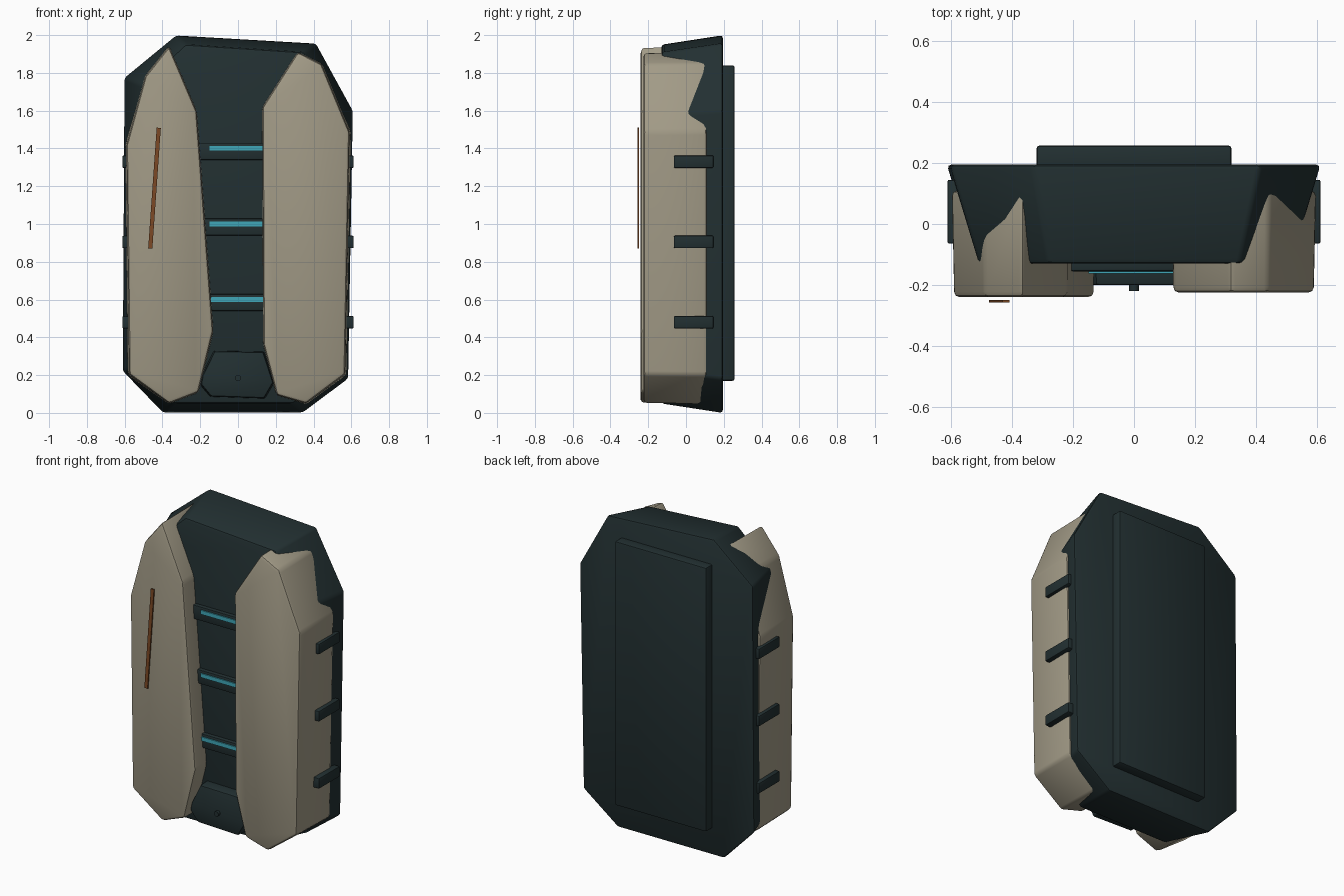
import bpy, bmesh, math
from mathutils import Matrix

if "Cube" in bpy.data.objects:
    bpy.data.objects.remove(bpy.data.objects["Cube"])


def material(name, rgb):
    m = bpy.data.materials.new(name)
    m.diffuse_color = (*rgb, 1)
    m.use_nodes = True
    m.node_tree.nodes["Principled BSDF"].inputs["Base Color"].default_value = m.diffuse_color
    return m


DARK = material("dark green grey", (0.016, 0.029, 0.031))
TAN = material("sand", (0.36, 0.325, 0.24))
CYAN = material("cyan", (0.05, 0.39, 0.48))
RUST = material("rust brown", (0.2, 0.066, 0.018))


def finish(name, bm, mat, bevel=0.0, segments=2):
    """Round the edges, then turn the bmesh into a named object."""
    bmesh.ops.recalc_face_normals(bm, faces=bm.faces)
    if bevel:
        bmesh.ops.bevel(bm, geom=bm.edges[:], offset=bevel, segments=segments,
                        profile=0.5, affect='EDGES', clamp_overlap=True)
    me = bpy.data.meshes.new(name)
    bm.to_mesh(me)
    bm.free()
    me.materials.append(mat)
    ob = bpy.data.objects.new(name, me)
    bpy.context.collection.objects.link(ob)
    bpy.ops.object.select_all(action='DESELECT')
    ob.select_set(True)
    bpy.context.view_layer.objects.active = ob
    bpy.ops.object.shade_smooth_by_angle(angle=math.radians(32))
    return ob


def prism(name, outline, y_front, y_back, mat, centre, front_scale, bevel):
    """Extrude an x,z outline from the back to a scaled copy at the front."""
    bm = bmesh.new()
    cx, cz = centre
    sx, sz = front_scale
    back = [bm.verts.new((x, y_back, z)) for x, z in outline]
    front = [bm.verts.new((cx + (x - cx) * sx, y_front, cz + (z - cz) * sz))
             for x, z in outline]
    bm.faces.new(back)
    bm.faces.new(front)
    n = len(outline)
    for i in range(n):
        j = (i + 1) % n
        bm.faces.new((back[i], back[j], front[j], front[i]))
    return finish(name, bm, mat, bevel)


def box(name, xs, ys, zs, mat, bevel=0.0, tilt=0.0):
    """Box between limits, optionally tilted in the front plane."""
    bm = bmesh.new()
    bmesh.ops.create_cube(bm, size=1)
    mid = [(a + b) / 2 for a, b in (xs, ys, zs)]
    size = [b - a for a, b in (xs, ys, zs)]
    bm.transform(Matrix.Translation(mid) @ Matrix.Rotation(tilt, 4, 'Y')
                 @ Matrix.Diagonal((*size, 1)))
    return finish(name, bm, mat, bevel)


# Tapered eight-sided shell
prism("shell", [(-0.33, 2.0), (0.415, 1.957), (0.612, 1.6), (0.587, 0.18),
                (0.345, 0.0), (-0.40, 0.0), (-0.614, 0.22), (-0.605, 1.775)],
      -0.13, 0.195, DARK, (0, 1.0), (0.84, 0.95), 0.015)

# Flat plate on the back
box("back_plate", (-0.32, 0.32), (0.17, 0.257), (0.17, 1.84), DARK, 0.01)

# Two thick front panels, slightly different from each other
prism("left_panel", [(-0.365, 1.945), (-0.495, 1.785), (-0.597, 1.42),
                     (-0.583, 0.2), (-0.365, 0.045), (-0.205, 0.105),
                     (-0.125, 0.43), (-0.215, 1.6)],
      -0.24, 0.11, TAN, (-0.36, 1.0), (0.97, 0.995), 0.018)
prism("right_panel", [(0.315, 1.915), (0.445, 1.85), (0.597, 1.49),
                      (0.573, 0.2), (0.36, 0.045), (0.2, 0.09),
                      (0.128, 0.36), (0.122, 1.62)],
      -0.225, 0.11, TAN, (0.36, 1.0), (0.97, 0.995), 0.018)

# Cross ribs with glowing strips, and side clips
for i in range(3):
    z = 0.585 + 0.4 * i
    box(f"rib_{i}", (-0.21, 0.21), (-0.155, -0.1), (z - 0.045, z + 0.045), DARK, 0.008)
    box(f"light_strip_{i}", (-0.15, 0.15), (-0.162, -0.153),
        (z + 0.003, z + 0.028), CYAN)
    zc = 0.48 + 0.425 * i
    for side, s in (("left", -1), ("right", 1)):
        x = sorted((s * 0.53, s * 0.612))
        box(f"{side}_clip_{i}", x, (-0.064, 0.145), (zc - 0.033, zc + 0.033), DARK, 0.006)

# Lower front cover with a round button
prism("lower_cover", [(-0.13, 0.33), (0.14, 0.325), (0.195, 0.16), (0.145, 0.075),
                      (-0.15, 0.085), (-0.205, 0.15), (-0.195, 0.2)],
      -0.2, -0.1, DARK, (0, 0.2), (0.95, 0.97), 0.008)
bm = bmesh.new()
bmesh.ops.create_cone(bm, cap_ends=True, segments=20, radius1=0.016, radius2=0.016, depth=0.04)
bm.transform(Matrix.Translation((0, -0.199, 0.185)) @ Matrix.Rotation(math.pi / 2, 4, 'X'))
finish("button", bm, DARK)

# Thin slanted stripe on the left panel
box("panel_stripe", (-0.453, -0.431), (-0.257, -0.249), (0.87, 1.51), RUST,
    tilt=math.atan2(0.045, 0.64))
